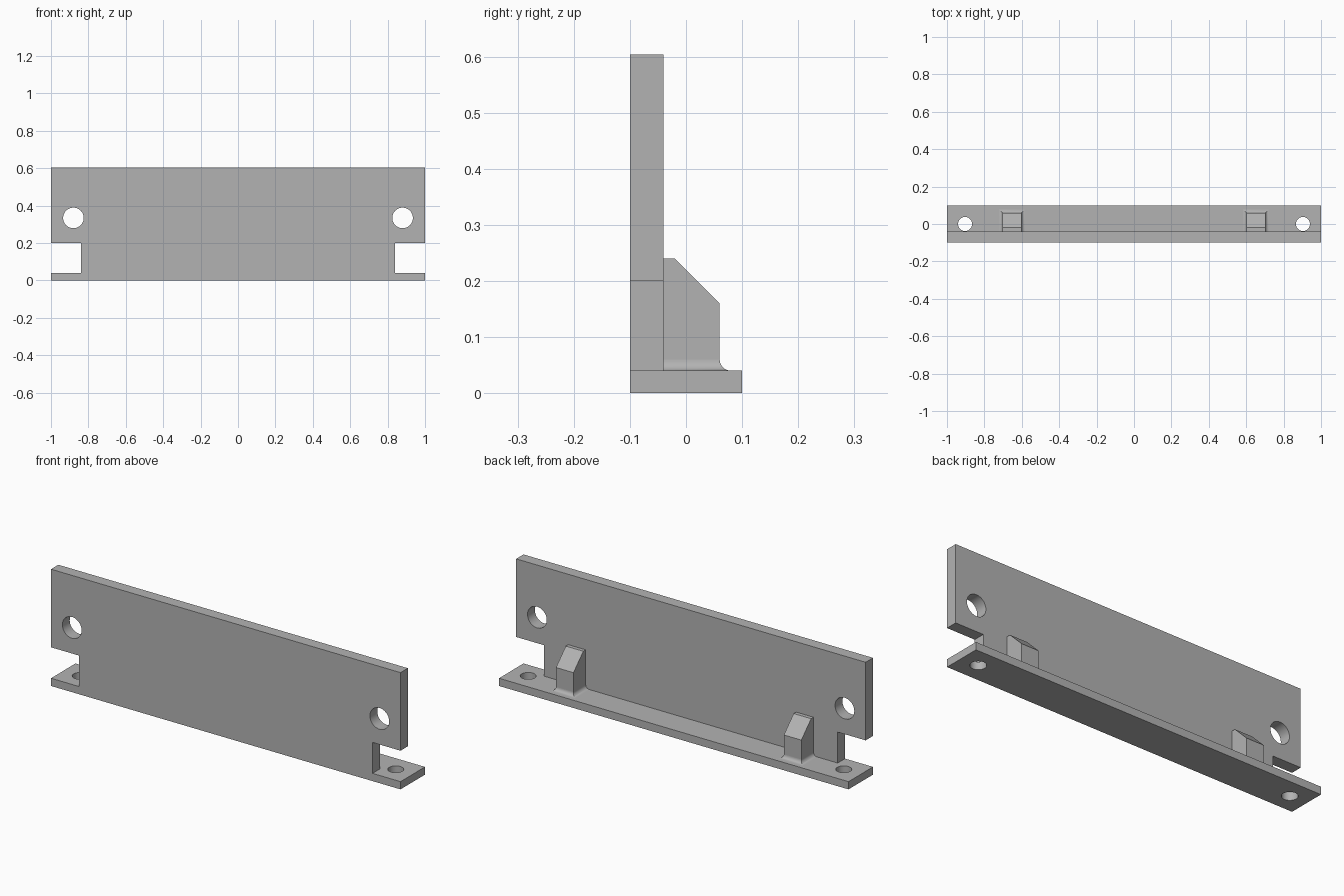
import bpy, bmesh, math
from mathutils import Matrix

cube = bpy.data.objects.get("Cube")
if cube:
    bpy.data.objects.remove(cube, do_unlink=True)

grey = bpy.data.materials.new("plain grey")
grey.use_nodes = True
colour = (0.45, 0.45, 0.45, 1)
grey.diffuse_color = colour
grey.node_tree.nodes["Principled BSDF"].inputs["Base Color"].default_value = colour


def finish(name, bm):
    bmesh.ops.recalc_face_normals(bm, faces=bm.faces)
    mesh = bpy.data.meshes.new(name)
    bm.to_mesh(mesh)
    bm.free()
    mesh.materials.append(grey)
    obj = bpy.data.objects.new(name, mesh)
    bpy.context.collection.objects.link(obj)
    return obj


def loft(name, rings):
    """Skin a stack of matching outlines and cap both ends."""
    bm = bmesh.new()
    loops = [[bm.verts.new(p) for p in ring] for ring in rings]
    n = len(loops[0])
    for a, b in zip(loops, loops[1:]):
        for i in range(n):
            j = (i + 1) % n
            bm.faces.new((a[i], a[j], b[j], b[i]))
    bm.faces.new(loops[0])
    bm.faces.new(loops[-1])
    return finish(name, bm)


def smooth(obj):
    bpy.ops.object.select_all(action='DESELECT')
    obj.select_set(True)
    bpy.context.view_layer.objects.active = obj
    bpy.ops.object.shade_smooth_by_angle(angle=math.radians(30))


def drill(obj, radius, centre, turn=0):
    """Cut a round through hole, along z or turned about x."""
    bm = bmesh.new()
    bmesh.ops.create_cone(bm, cap_ends=True, segments=48, radius1=radius, radius2=radius, depth=0.4,
                          matrix=Matrix.Translation(centre) @ Matrix.Rotation(turn, 4, 'X'))
    cutter = finish("hole_cutter", bm)
    cutter.hide_render = True
    mod = obj.modifiers.new("hole", 'BOOLEAN')
    mod.operation = 'DIFFERENCE'
    mod.solver = 'EXACT'
    mod.object = cutter
    bpy.ops.object.select_all(action='DESELECT')
    bpy.context.view_layer.objects.active = obj
    obj.select_set(True)
    bpy.ops.object.modifier_apply(modifier=mod.name)
    bpy.data.objects.remove(cutter, do_unlink=True)


floor, wall_back = 0.04, -0.04

# Upright wall with a notch at each lower corner
half = [(0.84, floor), (0.84, 0.2), (1, 0.2), (1, 0.604)]
outline = half + [(-x, z) for x, z in reversed(half)]
wall = loft("upright_wall", [[(x, y, z) for x, z in outline] for y in (-0.1, wall_back)])

# Flat base strip
base = loft("base_strip", [[(-1, -0.1, z), (1, -0.1, z), (1, 0.1, z), (-1, 0.1, z)] for z in (0, floor)])

# Mounting holes in both plates
for side in (-1, 1):
    drill(wall, 0.055, (side * 0.88, -0.07, 0.334), math.pi / 2)
    drill(base, 0.0375, (side * 0.903, 0, 0.02))
smooth(wall)
smooth(base)

# Support ribs with a sloped top and a concave fillet at the foot
width, depth, fillet, steps = 0.05, 0.06, 0.02, 8
for side, name in ((1, "left"), (-1, "right")):
    cx = side * 0.652
    profile = [(wall_back, 0.06), (depth, 0.06), (depth, 0.16), (-0.02, 0.24), (wall_back, 0.24)]
    rib = loft(name + "_rib", [[(cx + w, y, z) for y, z in profile] for w in (-width, width)])
    rings = []
    for i in range(steps + 1):
        a = math.pi / 2 * i / steps
        out = fillet * (1 - math.sin(a))
        z = floor + fillet * (1 - math.cos(a))
        w = width + out
        rings.append([(cx - w, wall_back, z), (cx + w, wall_back, z),
                      (cx + w, depth + out, z), (cx - w, depth + out, z)])
    smooth(loft(name + "_rib_fillet", rings))
